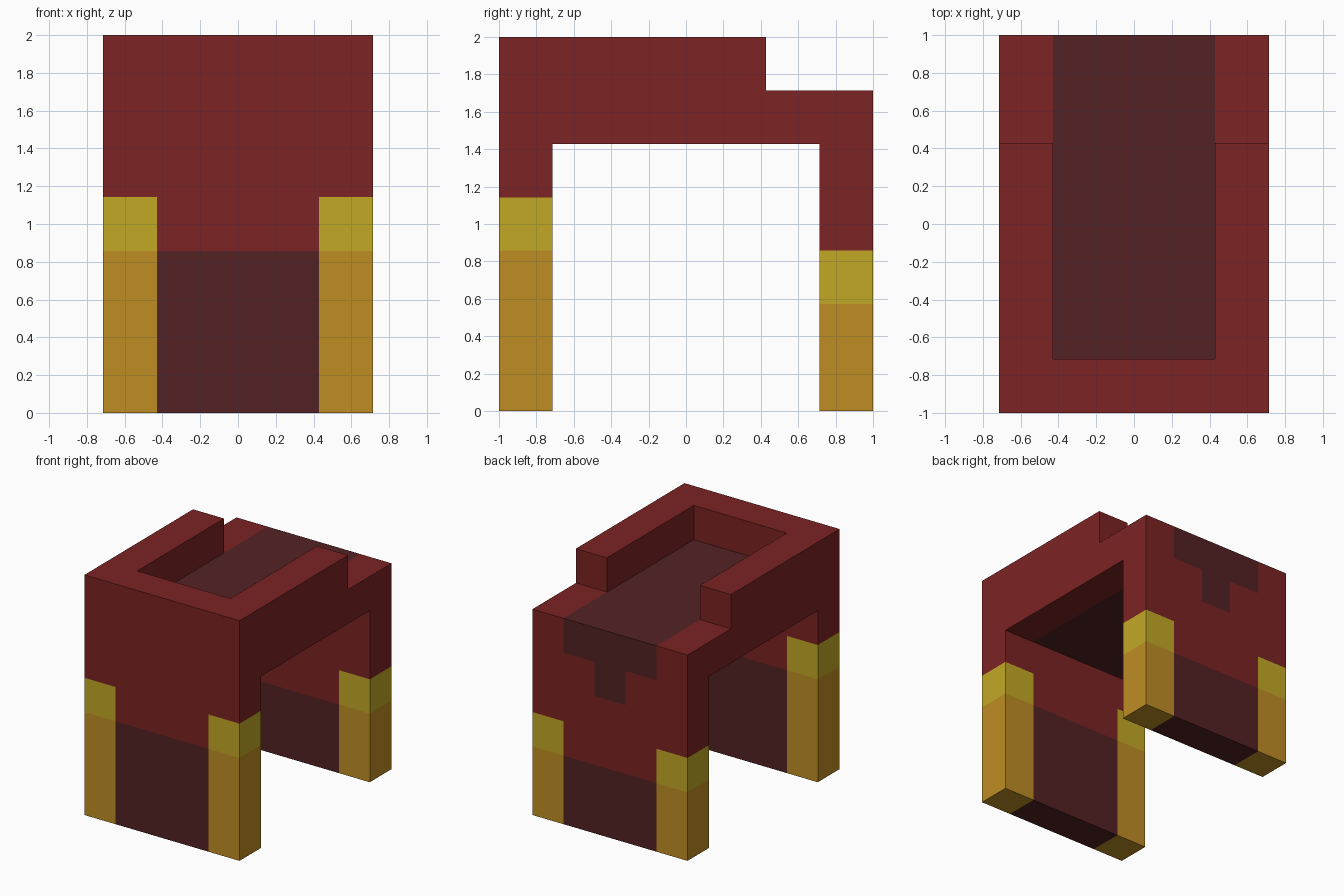
import bpy, bmesh, math
from mathutils import Vector

if "Cube" in bpy.data.objects:
    bpy.data.objects.remove(bpy.data.objects["Cube"])

U = 2 / 7                      # one block of the design
SIZE = (5, 7, 7)               # blocks in x, y, z


def material(name, rgb):
    m = bpy.data.materials.new(name)
    lin = [((c / 255 + 0.055) / 1.055) ** 2.4 for c in rgb]
    m.diffuse_color = (*lin, 1)
    m.use_nodes = True
    m.node_tree.nodes["Principled BSDF"].inputs["Base Color"].default_value = m.diffuse_color
    return m


RED, DARK, YELLOW, ORANGE = range(4)
MATS = [material("red", (124, 35, 35)), material("dark_maroon", (84, 34, 35)),
        material("yellow", (194, 169, 37)), material("orange", (191, 141, 36))]


def block(xs, ys, zs):
    return {(x, y, z) for x in xs for y in ys for z in zs}


# Parts as sets of blocks
PARTS = {
    "front_leg_panel": block(range(5), [0], range(5)),
    "back_leg_panel": block(range(5), [6], range(5)),
    "top_slab": block(range(5), range(7), [5]),
    "raised_rim": block(range(5), range(5), [6]) - block(range(1, 4), range(1, 5), [6]),
}
SOLID = set().union(*PARTS.values())


def colour(part, cell, n):
    x, y, z = cell
    middle = 1 <= x <= 3
    # dark drip on the back
    if y == 6 and n.y > 0 and ((z == 5 and middle) or (z == 4 and x == 2)):
        return DARK
    # dark strip along the top and underside of the slab
    if part == "top_slab" and n.z and middle:
        return DARK
    # leg bands: orange corners with yellow caps, dark centre
    if "leg" in part:
        h = 3 if y == 0 else 2
        if z < h:
            return DARK if middle else ORANGE
        if z == h and not middle:
            return YELLOW
    return RED


def build(name, cells):
    bm = bmesh.new()
    for cell in sorted(cells):
        for axis in range(3):
            for sign in (-1, 1):
                n = Vector((0, 0, 0))
                n[axis] = sign
                if tuple(int(c + d) for c, d in zip(cell, n)) in SOLID:
                    continue
                # outward quad on this side of the block
                u, v = Vector((0, 0, 0)), Vector((0, 0, 0))
                u[(axis + 1) % 3], v[(axis + 2) % 3] = 0.5, 0.5 * sign
                mid = Vector(cell) + Vector((0.5, 0.5, 0.5)) + n * 0.5
                pts = [mid - u - v, mid + u - v, mid + u + v, mid - u + v]
                off = Vector((SIZE[0] / 2, SIZE[1] / 2, 0))
                f = bm.faces.new([bm.verts.new((p - off) * U) for p in pts])
                f.material_index = colour(name, cell, n)
    bmesh.ops.remove_doubles(bm, verts=bm.verts, dist=1e-4)
    # merge flat areas of the same colour
    bmesh.ops.dissolve_limit(bm, angle_limit=math.radians(1), verts=bm.verts,
                             edges=bm.edges, delimit={'MATERIAL'})
    me = bpy.data.meshes.new(name)
    bm.to_mesh(me)
    bm.free()
    for m in MATS:
        me.materials.append(m)
    bpy.context.collection.objects.link(bpy.data.objects.new(name, me))


for name, cells in PARTS.items():
    build(name, cells)
